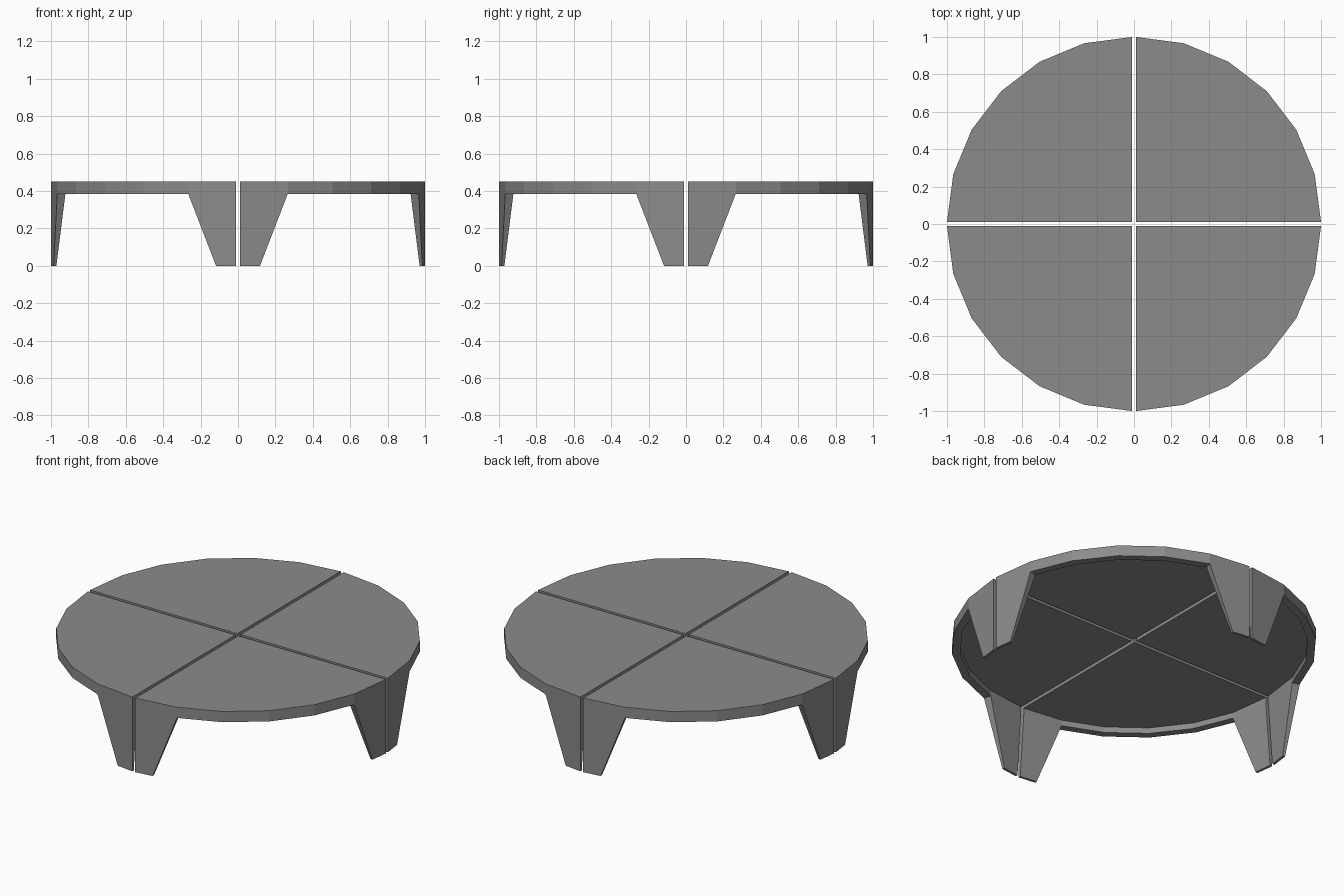
import bpy, bmesh
from math import cos, sin, radians, pi
from mathutils import Matrix, Vector

cube = bpy.data.objects.get("Cube")
if cube:
    bpy.data.objects.remove(cube, do_unlink=True)

GAP = 0.01            # half the slot between quarters
OUTER, INNER, FOOT = 0.99, 0.945, 0.975
TOP, UNDER, RIM = 0.45, 0.42, 0.385
SIDES = 6             # facets per quarter
TAPER = 0.42          # foot width as a share of one facet

grey = bpy.data.materials.new("plain grey")
grey.use_nodes = True
colour = (0.26, 0.26, 0.26, 1)
grey.diffuse_color = colour
grey.node_tree.nodes["Principled BSDF"].inputs["Base Color"].default_value = colour


def arc_point(radius, i, z):
    a = radians(90) * i / SIDES
    return Vector((GAP + radius * cos(a), GAP + radius * sin(a), z))


def table_quarter(name, turn):
    bm = bmesh.new()

    def arc(radius, z):
        return [bm.verts.new(arc_point(radius, i, z)) for i in range(SIDES + 1)]

    # Tabletop slab with a hanging rim
    top, low = arc(OUTER, TOP), arc(OUTER, RIM)
    lip, under = arc(INNER, RIM), arc(INNER, UNDER)
    hub_top = bm.verts.new((GAP, GAP, TOP))
    hub_low = bm.verts.new((GAP, GAP, UNDER))
    bm.faces.new([hub_top] + top)
    bm.faces.new([hub_low] + under[::-1])
    for i in range(SIDES):
        j = i + 1
        bm.faces.new((top[i], low[i], low[j], top[j]))
        bm.faces.new((lip[i], under[i], under[j], lip[j]))
        if 0 < i < SIDES - 1:
            bm.faces.new((low[i], lip[i], lip[j], low[j]))
    for i in (0, SIDES):
        bm.faces.new((hub_top, top[i], low[i], lip[i], under[i], hub_low))

    # Tapered half legs under the first and last facets
    for a, b in ((0, 1), (SIDES, SIDES - 1)):
        foot = []
        for radius in (OUTER, FOOT):
            start, end = arc_point(radius, a, 0), arc_point(radius, b, 0)
            foot += [bm.verts.new(start), bm.verts.new(start.lerp(end, TAPER))]
        ring = (low[a], low[b], lip[b], lip[a])
        base = (foot[0], foot[1], foot[3], foot[2])
        bm.faces.new(base)
        for k in range(4):
            n = (k + 1) % 4
            bm.faces.new((ring[k], ring[n], base[n], base[k]))

    bmesh.ops.recalc_face_normals(bm, faces=bm.faces)
    bm.transform(Matrix.Rotation(turn, 4, "Z"))
    mesh = bpy.data.meshes.new(name)
    bm.to_mesh(mesh)
    bm.free()
    mesh.materials.append(grey)
    bpy.context.collection.objects.link(bpy.data.objects.new(name, mesh))


# Four matching quarters make the round table
names = ("back_left_quarter", "back_right_quarter",
         "front_right_quarter", "front_left_quarter")
for k, name in enumerate(names):
    table_quarter(name, k * pi / 2)
